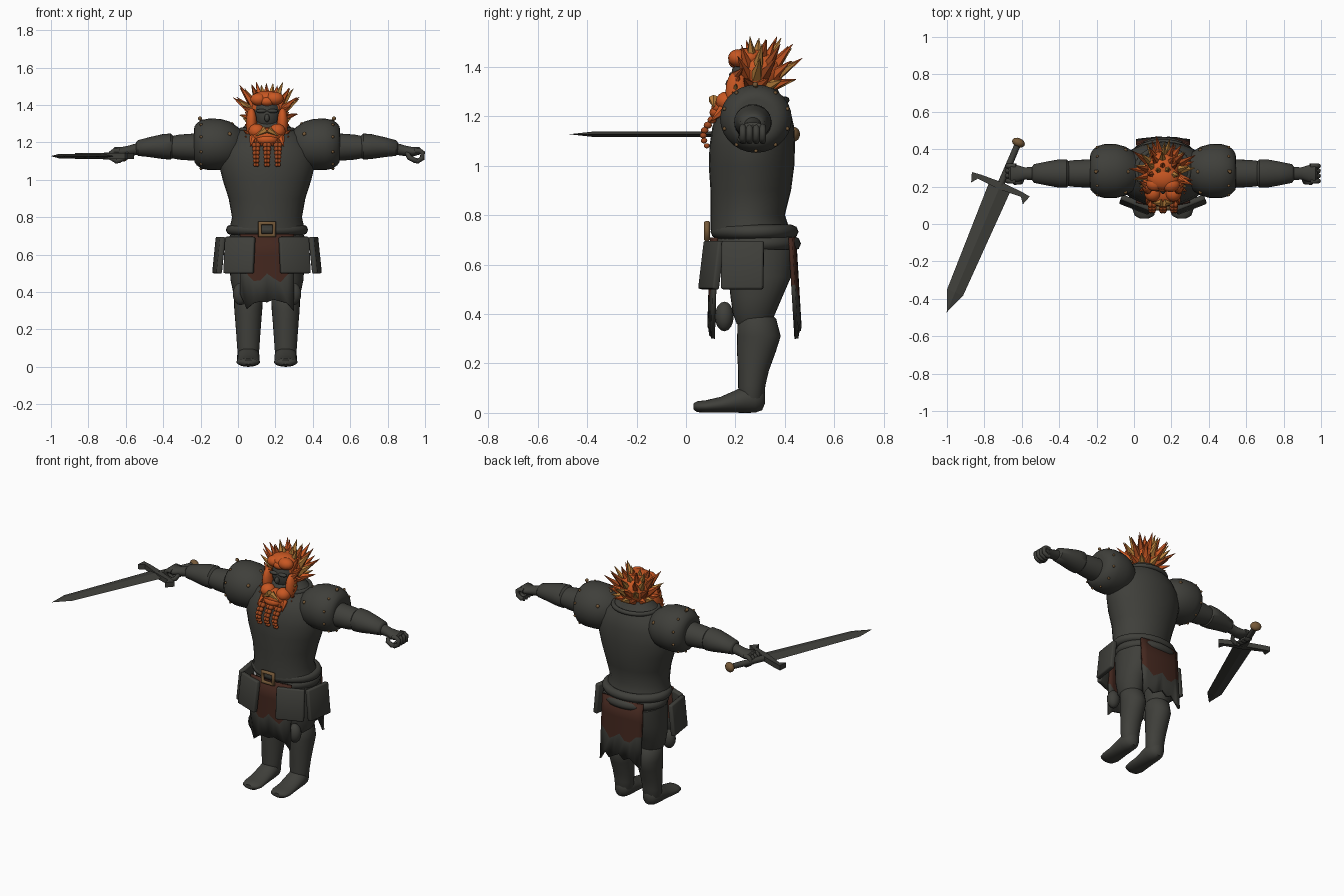
import bpy, bmesh, math, random
from mathutils import Vector, Matrix

if "Cube" in bpy.data.objects:
    bpy.data.objects.remove(bpy.data.objects["Cube"])
random.seed(4)
BODY = (0.155, 0, 0)  # body centre line; the sword arm side reaches further


def material(name, rgb):
    m = bpy.data.materials.new(name)
    m.use_nodes = True
    m.diffuse_color = (*rgb, 1)
    m.node_tree.nodes["Principled BSDF"].inputs["Base Color"].default_value = (*rgb, 1)
    return m


GREY = material("dark grey", (0.05, 0.05, 0.043))
ORANGE = material("orange hair", (0.58, 0.095, 0.016))
GOLD = material("golden hair", (0.5, 0.22, 0.045))
RUST = material("rust hair", (0.36, 0.065, 0.013))
BROWN = material("brown cloth", (0.056, 0.02, 0.013))
BRASS = material("old brass", (0.18, 0.1, 0.04))


def finish(name, bm, mats, mirror=False, loc=BODY, solid=0, bevel=0, angle=45):
    bmesh.ops.recalc_face_normals(bm, faces=bm.faces)
    me = bpy.data.meshes.new(name)
    bm.to_mesh(me)
    bm.free()
    for m in mats:
        me.materials.append(m)
    me.polygons.foreach_set("use_smooth", [angle > 0] * len(me.polygons))
    me.set_sharp_from_angle(angle=math.radians(angle))
    ob = bpy.data.objects.new(name, me)
    ob.location = loc
    bpy.context.collection.objects.link(ob)
    if solid:
        mod = ob.modifiers.new("Thickness", 'SOLIDIFY')
        mod.thickness, mod.offset = solid, 0
    if bevel:
        mod = ob.modifiers.new("Bevel", 'BEVEL')
        mod.width, mod.segments = bevel, 2
    if mirror:
        ob.modifiers.new("Mirror", 'MIRROR')
    return ob


def loft(name, axis, stations, mat=GREY, mirror=False, n=28):
    """Rings along an axis: (position, centre a, centre b, radius a, radius b)."""
    bm, rings = bmesh.new(), []
    for t, a, b, ra, rb in stations:
        ring = []
        for i in range(n):
            w = math.tau * i / n
            p, q = a + ra * math.cos(w), b + rb * math.sin(w)
            ring.append(bm.verts.new({'x': (t, p, q), 'y': (p, t, q), 'z': (p, q, t)}[axis]))
        rings.append(ring)
    for r, s in zip(rings, rings[1:]):
        for i in range(n):
            bm.faces.new((r[i], r[(i + 1) % n], s[(i + 1) % n], s[i]))
    bm.faces.new(rings[0])
    bm.faces.new(rings[-1])
    return finish(name, bm, [mat], mirror)


def balls(name, items, mat=GREY, mirror=False, seg=14, loc=BODY):
    """Ellipsoids given as (centre, radii)."""
    bm = bmesh.new()
    for c, r in items:
        m = Matrix.Translation(c) @ Matrix.Diagonal((*r, 1))
        bmesh.ops.create_uvsphere(bm, u_segments=seg, v_segments=seg // 2 + 1, radius=1, matrix=m)
    return finish(name, bm, [mat], mirror, loc)


def spikes(name, items, mats, sides=5):
    """Cones given as (base, tip, radius, material index)."""
    bm = bmesh.new()
    for base, tip, r, k in items:
        a, d = Vector(base), Vector(tip) - Vector(base)
        m = Matrix.Translation(a + d / 2) @ d.to_track_quat('Z', 'Y').to_matrix().to_4x4()
        new = bmesh.ops.create_cone(bm, cap_ends=True, segments=sides, radius1=r, radius2=0.001,
                                    depth=d.length, matrix=m)
        for f in {f for v in new["verts"] for f in v.link_faces}:
            f.material_index = k
    return finish(name, bm, mats, angle=0)


def tubes(name, paths, radius, mat=GREY, mirror=False, cyclic=False):
    cu = bpy.data.curves.new(name, 'CURVE')
    cu.dimensions, cu.bevel_depth, cu.bevel_resolution = '3D', radius, 2
    cu.use_fill_caps = True
    for path in paths:
        s = cu.splines.new('POLY')
        s.points.add(len(path) - 1)
        for p, co in zip(s.points, path):
            p.co = (*co, 1)
        s.use_cyclic_u, s.use_smooth = cyclic, True
    cu.materials.append(mat)
    ob = bpy.data.objects.new(name, cu)
    ob.location = BODY
    bpy.context.collection.objects.link(ob)
    if mirror:
        ob.modifiers.new("Mirror", 'MIRROR')
    return ob


def oval(cy, z, rx, ry, n=36):
    return [(rx * math.cos(math.tau * i / n), cy + ry * math.sin(math.tau * i / n), z) for i in range(n)]


# Torso, collar and waist
loft("torso", 'z', [(.74, 0, .26, .2, .16), (.8, 0, .25, .187, .15), (.9, 0, .262, .205, .163),
                    (1, 0, .265, .237, .173), (1.08, 0, .268, .256, .173), (1.16, 0, .272, .25, .165),
                    (1.23, 0, .28, .2, .14), (1.28, 0, .285, .13, .1), (1.33, 0, .285, .08, .075)])
tubes("collar", [oval(.29, 1.265, .14, .115)], .014, cyclic=True)
tubes("waist_roll", [oval(.277, .733, .192, .15)], .028, cyclic=True)
tubes("lower_waist_roll", [oval(.292, .685, .175, .143)], .03, cyclic=True)
loft("hips", 'z', [(.74, 0, .275, .19, .15), (.66, 0, .285, .195, .155), (.56, 0, .29, .18, .14),
                   (.5, 0, .29, .1, .09)])

# Legs and feet
loft("thigh", 'z', [(.66, .1, .295, .09, .14), (.55, .108, .298, .09, .127), (.47, .108, .285, .088, .105),
                    (.4, .105, .275, .076, .085), (.36, .1, .275, .06, .07)], mirror=True)
loft("lower_leg", 'z', [(.4, .1, .285, .06, .06), (.38, .1, .287, .076, .078), (.31, .1, .295, .075, .088),
                        (.25, .1, .285, .07, .079), (.17, .1, .273, .064, .062), (.11, .1, .266, .06, .055),
                        (.06, .1, .265, .056, .052), (.03, .1, .26, .045, .04)], mirror=True)
loft("foot", 'y', [(.32, .1, .06, .015, .02), (.308, .1, .056, .038, .045), (.28, .1, .056, .054, .055),
                   (.24, .1, .055, .06, .055), (.19, .1, .044, .06, .043), (.14, .1, .033, .06, .032),
                   (.08, .1, .026, .063, .025), (.045, .1, .025, .052, .022), (.03, .1, .026, .025, .012)],
     mirror=True)
balls("knee_pad", [((.142, .155, .39), (.042, .038, .06))], mirror=True)

# Arms with rounded shoulder plates
loft("shoulder_plate", 'x', [(.12, .283, 1.19, .06, .06), (.16, .283, 1.185, .105, .1), (.2, .283, 1.187, .13, .125),
                             (.25, .283, 1.19, .144, .136), (.31, .283, 1.19, .145, .138),
                             (.35, .283, 1.19, .134, .13), (.375, .283, 1.19, .114, .113),
                             (.388, .28, 1.19, .095, .095), (.39, .28, 1.19, .078, .078)], mirror=True)
loft("upper_arm", 'x', [(.3, .275, 1.18, .08, .08), (.4, .27, 1.175, .075, .072), (.47, .27, 1.175, .072, .067),
                        (.53, .27, 1.175, .064, .055)], mirror=True)
loft("forearm_guard", 'x', [(.5, .27, 1.178, .06, .055), (.515, .27, 1.178, .075, .07), (.56, .27, 1.178, .075, .066),
                            (.63, .27, 1.175, .062, .053), (.69, .27, 1.17, .05, .042),
                            (.7, .27, 1.17, .035, .03)], mirror=True)
loft("wrist", 'x', [(.68, .27, 1.168, .035, .033), (.74, .27, 1.155, .033, .028), (.78, .27, 1.15, .045, .025),
                    (.815, .27, 1.155, .05, .02), (.825, .27, 1.155, .03, .01)], mirror=True)
tubes("fingers", [[(.79, y, 1.155), (.815, y, 1.157), (.832, y, 1.145), (.83, y, 1.115),
                   (.805, y, 1.1), (.785, y, 1.105)] for y in (.23, .257, .284, .31)], .0135, mirror=True)
tubes("thumb", [[(.75, .25, 1.145), (.76, .225, 1.12), (.79, .222, 1.105), (.81, .24, 1.1)]], .014, mirror=True)

# Shoulder rivets
rivets = [((.352, .283 + .134 * math.cos(a), 1.19 + .13 * math.sin(a)), (.008, .008, .008))
          for a in (math.tau * (i + .5) / 10 for i in range(10))]
rivets += [((x, y, z), (.011, .011, .011)) for x, y, z in
           ((.358, .28, 1.328), (.188, .28, 1.298), (.2, .17, 1.245), (.2, .395, 1.245))]
balls("shoulder_rivets", rivets, BRASS, True, 8)


# Skirt plates: a flaring quad between two ground points
def skirt_plate(name, p, q, lean):
    bm = bmesh.new()
    out = Vector((q[1] - p[1], p[0] - q[0], 0)).normalized() * lean
    a, b = Vector((*p, .695)), Vector((*q, .695))
    drop = Vector((0, 0, -.195)) + out
    bm.faces.new([bm.verts.new(v) for v in (a, b, b + drop, a + drop)])
    finish(name, bm, [GREY], True, solid=.03, bevel=.008)


skirt_plate("front_skirt_plate", (.064, .083), (.222, .145), .025)
skirt_plate("side_skirt_plate", (.235, .145), (.26, .315), .02)


# Ragged hanging cloths, brown above and grey along the torn hem
def cloth(name, y_top, y_low, curve, hem):
    bm, cols = bmesh.new(), []
    for i, z_low in enumerate(hem):
        x = -.143 + .286 * i / (len(hem) - 1)
        border = .475 + .025 * math.sin(i * 1.9) + (.03 if i in (0, len(hem) - 1) else 0)
        col = []
        for z in (.71, .6, border, z_low):
            y = y_top + (y_low - y_top) * (.71 - z) / .4 + curve * x * x
            col.append(bm.verts.new((x, y, z)))
        cols.append(col)
    for c, d in zip(cols, cols[1:]):
        for k in range(3):
            bm.faces.new((c[k], d[k], d[k + 1], c[k + 1])).material_index = int(k < 2)
    finish(name, bm, [GREY, BROWN], solid=.016)


cloth("front_cloth", .105, .093, .8, (.39, .31, .34, .35, .345, .36, .35, .34, .3))
cloth("back_cloth", .438, .462, -.8, (.3, .33, .36, .34, .37, .35, .33, .36, .3))

# Square buckle
tubes("buckle", [[(-.038, .085, .703), (.038, .085, .703), (.038, .085, .768), (-.038, .085, .768)]],
      .013, BRASS, cyclic=True)

# Head and face
balls("head", [((0, .265, 1.35), (.078, .085, .105)), ((0, .178, 1.33), (.014, .018, .022)),
               ((-.03, .19, 1.368), (.03, .016, .011)), ((.03, .19, 1.368), (.03, .016, .011))])

# Hair: rounded cap, forelock and upswept spikes
balls("hair_cap", [((0, .295, 1.38), (.1, .098, .095)), ((0, .25, 1.435), (.088, .07, .042)),
                   ((-.045, .215, 1.43), (.045, .04, .034)), ((.04, .21, 1.435), (.05, .04, .036)),
                   ((0, .2, 1.42), (.04, .028, .026))], ORANGE)
centre, locks = Vector((0, .285, 1.36)), []
for row, (elev, count, spread, reach) in enumerate(((-30, 9, 110, .1), (0, 10, 115, .13), (25, 9, 115, .13),
                                                    (50, 7, 110, .11), (75, 3, 90, .08))):
    for i in range(count):
        az = math.radians(-spread + 2 * spread * i / (count - 1) + random.uniform(-6, 6))
        e = math.radians(elev)
        d = Vector((math.sin(az) * math.cos(e), math.cos(az) * math.cos(e), math.sin(e)))
        sweep = (d + Vector((0, .15, .75))).normalized()
        base = centre + d * .075
        locks.append((base, base + sweep * reach * random.uniform(.85, 1.15), .028, (0, 1, 0, 2, 1)[(i + row) % 5]))
spikes("hair_spikes", locks, [ORANGE, GOLD, RUST])

# Beard, side whiskers, moustache and braids
beard = [((0, .17, 1.235), (.09, .068, .045)), ((0, .145, 1.215), (.065, .05, .033))]
for s in (-1, 1):
    beard += [((s * .083, .205, 1.3), (.03, .045, .085)), ((s * .055, .165, 1.26), (.045, .045, .04))]
balls("beard", beard, ORANGE)
whiskers = []
for s in (-1, 1):
    for i in range(6):
        z = 1.2 + .032 * i
        whiskers.append(((s * .08, .2, z), (s * (.118 + .01 * (i % 2)), .16 + .014 * i, z + .035), .022,
                         (0, 2, 0, 1)[i % 4]))
    whiskers.append(((s * .005, .112, 1.268), (s * .06, .112, 1.235), .022, 1))
for i in range(7):
    x = -.09 + .03 * i
    whiskers.append(((x * .8, .15, 1.225), (x, .1, 1.18), .024, 2 * (i % 2)))
spikes("whiskers_and_moustache", whiskers, [ORANGE, GOLD, RUST], 6)
links = []
for x in (-.058, 0, .058):
    for k in range(6):
        r = .018 - .0012 * k
        links += [((x + s * .5 * r, .105 - .035 * math.sin(k * .5), 1.185 - .021 * k), (r * .85, r, r * .85))
                  for s in (-1, 1)]
balls("beard_braids", links, RUST, seg=10)

# Sword, built along its own length and turned in the right hand
GRIP = (-.715, .205, 1.127)
bm = bmesh.new()
tip = bm.verts.new((0, -.735, 0))
rings = [[bm.verts.new(v) for v in ((-w, y, 0), (0, y, .012), (w, y, 0), (0, y, -.012))]
         for y, w in ((0, .062), (-.62, .046))]
for i in range(4):
    j = (i + 1) % 4
    bm.faces.new((rings[0][i], rings[0][j], rings[1][j], rings[1][i]))
    bm.faces.new((rings[1][i], rings[1][j], tip))
bm.faces.new(rings[0])
blade = finish("sword_blade", bm, [GREY], loc=GRIP, angle=0)

bm = bmesh.new()
outline = ((-.15, -.045), (-.125, -.012), (0, -.02), (.125, -.012), (.15, -.045),
           (.168, .008), (.12, .014), (0, .02), (-.12, .014), (-.168, .008))
bm.faces.new([bm.verts.new((x, y, 0)) for x, y in outline])
guard = finish("sword_guard", bm, [GREY], loc=GRIP, solid=.032, angle=0)

bm = bmesh.new()
bmesh.ops.create_cone(bm, cap_ends=True, segments=12, radius1=.017, radius2=.019, depth=.23,
                      matrix=Matrix.Translation((0, .12, 0)) @ Matrix.Rotation(math.pi / 2, 4, 'X'))
grip = finish("sword_grip", bm, [GREY], loc=GRIP)
pommel = balls("sword_pommel", [((0, .25, 0), (.036, .024, .03))], BRASS, loc=GRIP)
for part in (blade, guard, grip, pommel):
    part.rotation_euler.z = -.4
